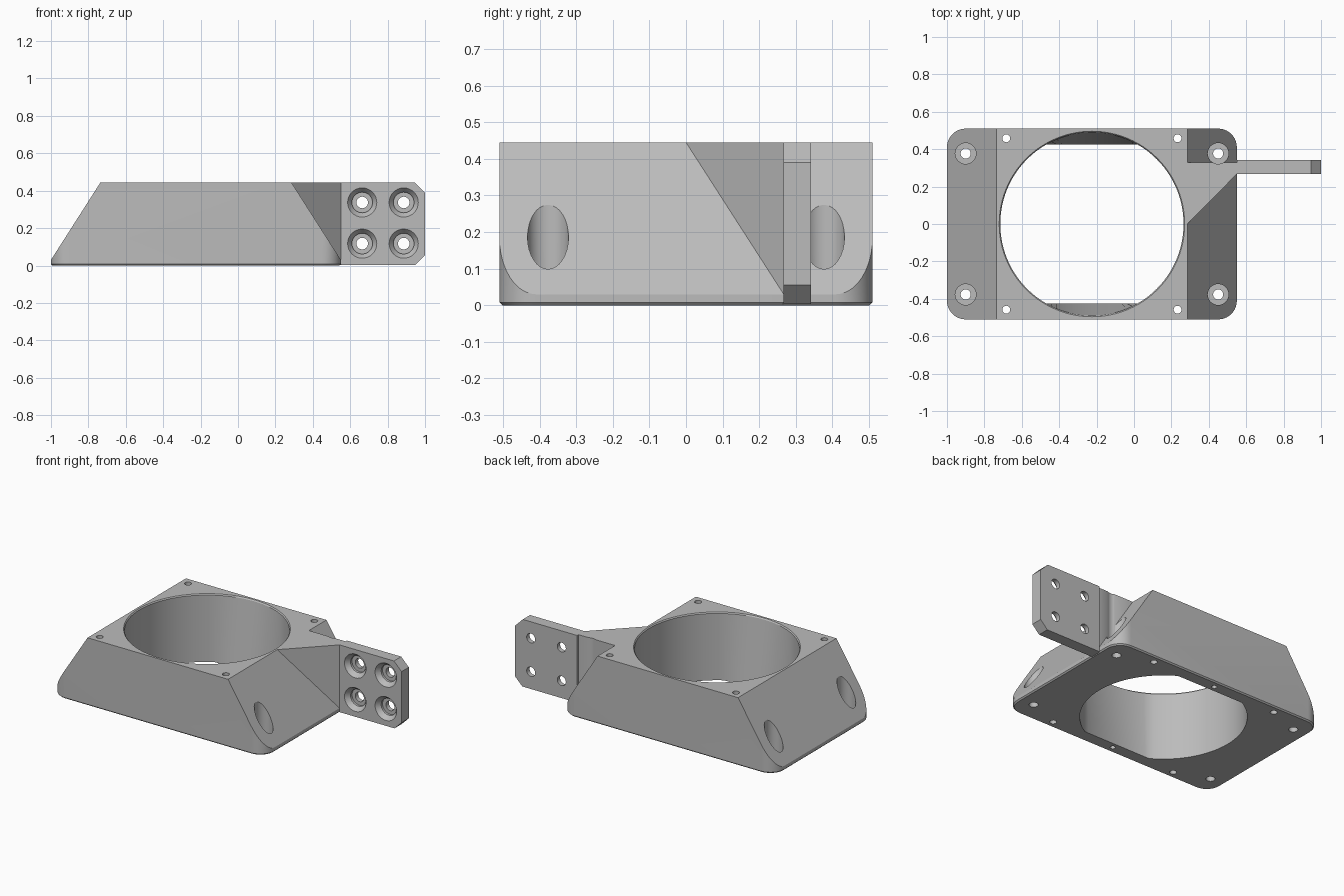
import bpy, bmesh
from math import sin, cos, pi, radians
from mathutils import Matrix

cube = bpy.data.objects.get("Cube")
if cube:
    bpy.data.objects.remove(cube)

TOP = 0.445      # height of the housing
CX = -0.225      # centre of the base along x
BORE_R = 0.49
FLAT = 0.425     # half width of the flattened lower opening

grey = bpy.data.materials.new("light_grey")
grey.use_nodes = True
colour = (0.5, 0.5, 0.5, 1)
grey.diffuse_color = colour
grey.node_tree.nodes["Principled BSDF"].inputs["Base Color"].default_value = colour


def finish(name, bm):
    bmesh.ops.recalc_face_normals(bm, faces=bm.faces)
    mesh = bpy.data.meshes.new(name)
    bm.to_mesh(mesh)
    bm.free()
    mesh.materials.append(grey)
    ob = bpy.data.objects.new(name, mesh)
    bpy.context.collection.objects.link(ob)
    return ob


def loft(bm, rings):
    """Skin a stack of closed rings and cap both ends."""
    loops = [[bm.verts.new(p) for p in ring] for ring in rings]
    n = len(loops[0])
    for a, b in zip(loops, loops[1:]):
        for i in range(n):
            j = (i + 1) % n
            bm.faces.new((a[i], a[j], b[j], b[i]))
    bm.faces.new(loops[0][::-1])
    bm.faces.new(loops[-1])


def lathe(bm, profile, matrix, segs=32):
    """Turn (radius, height) pairs about z, then place the result."""
    loft(bm, [[matrix @ Matrix.Translation((r * cos(2 * pi * i / segs), r * sin(2 * pi * i / segs), z)).translation
               for i in range(segs)] for r, z in profile])


def boolean(target, tool, operation):
    mod = target.modifiers.new(operation, 'BOOLEAN')
    mod.operation, mod.object, mod.solver = operation, tool, 'EXACT'
    bpy.context.view_layer.objects.active = target
    bpy.ops.object.modifier_apply(modifier=mod.name)
    bpy.data.objects.remove(tool)


def side_prism(name, outline, y0, y1):
    bm = bmesh.new()
    loft(bm, [[(x, y, z) for x, z in outline] for y in (y0, y1)])
    return finish(name, bm)


def rounded_rect(hx, hy, r, z, steps=10):
    pts = []
    for k, (sx, sy) in enumerate(((1, 1), (-1, 1), (-1, -1), (1, -1))):
        for i in range(steps + 1):
            a = (k + i / steps) * pi / 2
            pts.append((CX + sx * (hx - r) + r * cos(a), sy * (hy - r) + r * sin(a), z))
    return pts


# Housing: rounded base with a fine lower chamfer, sloped at both ends
bm = bmesh.new()
loft(bm, [rounded_rect(0.767, 0.502, 0.092, 0),
          rounded_rect(0.775, 0.51, 0.1, 0.008),
          rounded_rect(0.775, 0.51, 0.1, TOP)])
housing = finish("fan_duct_mount", bm)
slopes = side_prism("slopes", [(-1.1, -0.1), (0.65, -0.1), (0.65, 0.03), (0.55, 0.03), (0.285, TOP),
                               (0.285, 0.6), (-0.735, 0.6), (-0.735, TOP), (-1, 0.03), (-1.1, 0.03)], -1, 1)
boolean(housing, slopes, 'INTERSECT')

# Side bracket: gusset and flat plate in one outline, outer corners clipped
outline = [(0.2, 0), (0.285, 0), (0.55, 0.267), (1, 0.267), (1, 0.342),
           (0.55, 0.342), (0.55, 0.328), (0.2, 0.328)]
bm = bmesh.new()
loft(bm, [[(x, y, z) for x, y in outline] for z in (0.004, TOP)])
bracket = finish("bracket", bm)
c = 0.055
corners = side_prism("corners", [(0, -0.1), (1 - c - 0.1, -0.1), (1, c), (1, TOP - c),
                                 (1 - c, TOP), (1 - c, 0.6), (0, 0.6)], -1, 1)
corners.data.vertices[1].co = (1 - c, -1, 0)
corners.data.vertices[8].co = (1 - c, 1, 0)
boolean(bracket, corners, 'INTERSECT')
boolean(housing, bracket, 'UNION')

# Main bore: round at the top, flattened front and back at the bottom
bm = bmesh.new()
rings = []
for r, z, lim in ((BORE_R, -0.05, FLAT), (BORE_R, 0, FLAT), (BORE_R, TOP - 0.007, 1),
                  (BORE_R + 0.006, TOP, 1), (BORE_R + 0.006, 0.5, 1)):
    rings.append([(CX + r * cos(radians(a * 3.75)),
                   max(-lim, min(lim, r * sin(radians(a * 3.75)))), z) for a in range(96)])
loft(bm, rings)
boolean(housing, finish("bore", bm), 'DIFFERENCE')

# Screw holes
bm = bmesh.new()
for sy in (-1, 1):
    for sx in (-1, 1):
        # counterbored base screws
        lathe(bm, [(0.027, -0.1), (0.027, 0.05), (0.056, 0.05), (0.056, 0.6)],
              Matrix.Translation((CX + sx * 0.675, sy * 0.377, 0)))
        # straight screws through the top
        lathe(bm, [(0.021, -0.1), (0.021, 0.6)],
              Matrix.Translation((CX + sx * 0.458, sy * 0.458, 0)))
        # countersunk bracket screws
        lathe(bm, [(0.078, -0.02), (0.078, 0), (0.055, 0.03), (0.055, 0.045), (0.031, 0.045), (0.031, 0.2)],
              Matrix.Translation((0.775 + sx * 0.111, 0.267, 0.227 + sy * 0.11)) @ Matrix.Rotation(-pi / 2, 4, 'X'))
    # blind pilot holes underneath
    lathe(bm, [(0.016, -0.1), (0.016, 0.07)], Matrix.Translation((CX, sy * 0.462, 0)))
boolean(housing, finish("screws", bm), 'DIFFERENCE')

# Smooth curved walls, crisp edges
bpy.ops.object.select_all(action='DESELECT')
housing.select_set(True)
bpy.context.view_layer.objects.active = housing
bpy.ops.object.shade_smooth_by_angle(angle=radians(30))
